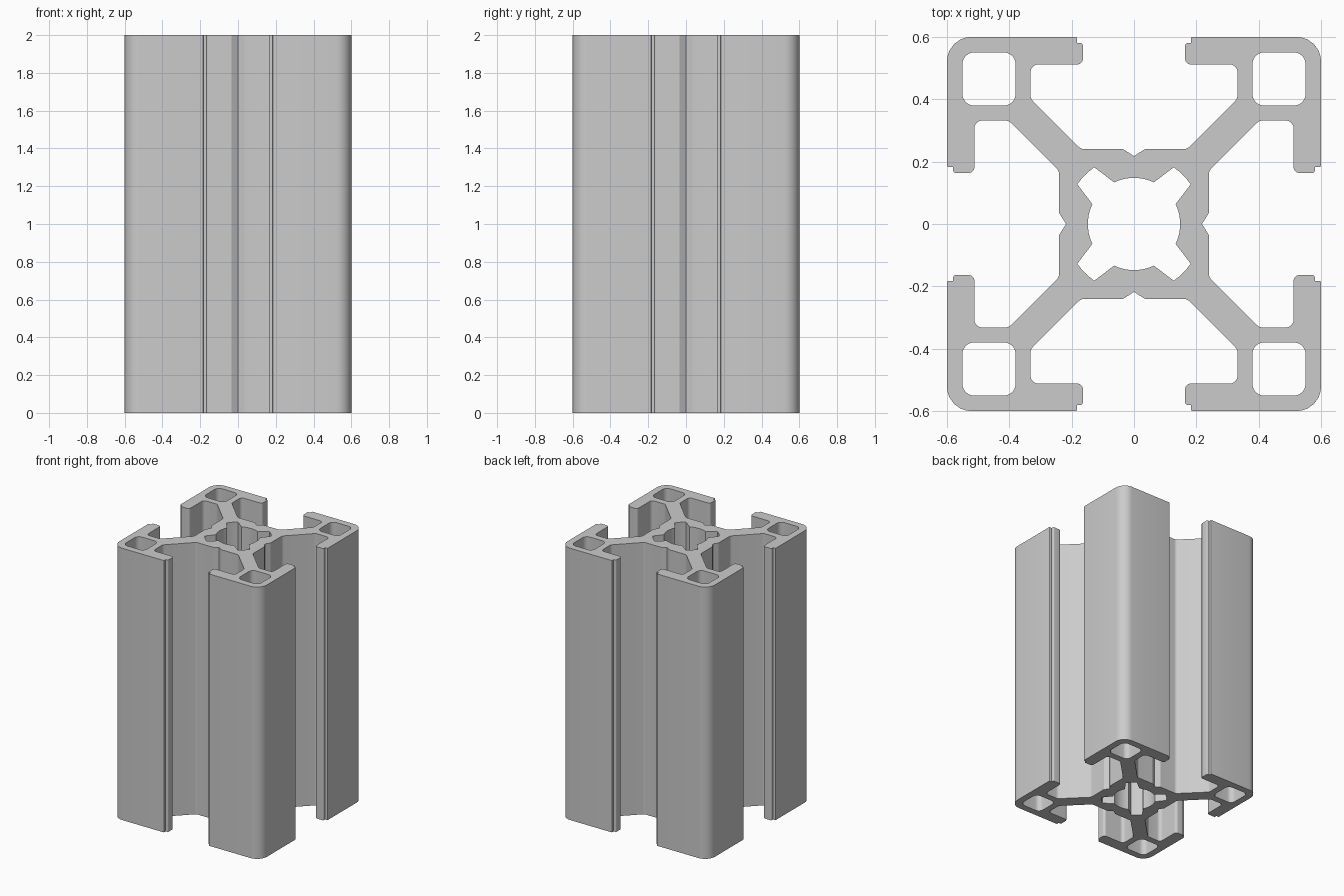
import bpy
import bmesh
import math
from mathutils import Vector

LENGTH = 2.0

cube = bpy.data.objects.get("Cube")
if cube:
    bpy.data.objects.remove(cube, do_unlink=True)


def arc(radius, start, end, steps):
    """Points on a circle about the origin, angles in degrees."""
    angles = [math.radians(start + (end - start) * i / steps) for i in range(steps + 1)]
    return [Vector((radius * math.cos(a), radius * math.sin(a))) for a in angles]


def fillet(corners, steps=6):
    """Round each (x, y, radius) corner of a closed outline."""
    points = []
    for i, (x, y, r) in enumerate(corners):
        p = Vector((x, y))
        if r == 0:
            points.append(p)
            continue
        a = (Vector(corners[i - 1][:2]) - p).normalized()
        b = (Vector(corners[(i + 1) % len(corners)][:2]) - p).normalized()
        half_angle = a.angle(b) / 2
        centre = p + (a + b).normalized() * (r / math.sin(half_angle))
        start = p + a * (r / math.tan(half_angle)) - centre
        end = p + b * (r / math.tan(half_angle)) - centre
        for k in range(steps + 1):
            points.append(centre + start.lerp(end, k / steps).normalized() * r)
    return points


def four_turns(points):
    """Repeat a quarter of an outline around the centre."""
    result = []
    for c, s in ((1, 0), (0, 1), (-1, 0), (0, -1)):
        result += [(x * c - y * s, x * s + y * c, *rest) for x, y, *rest in points]
    return result


# Outer outline: slot notch, web, slot pocket, lip, then the outside corner
half = [
    (0.24, 0.035, 0),
    (0.24, 0.17, 0.03),
    (0.402, 0.332, 0.03),
    (0.512, 0.332, 0.025),
    (0.512, 0.164, 0.018),
    (0.58, 0.164, 0.008),
    (0.58, 0.183, 0),
    (0.6, 0.183, 0.005),
]
mirrored = [(y, x, r) for x, y, r in reversed(half)]
outline = fillet(four_turns([(0.218, 0, 0)] + half + [(0.6, 0.6, 0.078)] + mirrored))

# Central bore: round segments alternating with wider diagonal reliefs
bore = [Vector(p) for p in four_turns(arc(0.148, -25.5, 25.5, 10) + arc(0.222, 35, 55, 4))]

# Hollow square chamber in each corner
lo, hi, r = 0.38, 0.55, 0.036
chamber = fillet([(lo, lo, r), (hi, lo, r), (hi, hi, r), (lo, hi, r)])
chambers = [
    [Vector((p.x * sx, p.y * sy)) for p in chamber] for sx in (-1, 1) for sy in (-1, 1)
]

# Fill the cross-section and extrude it upwards
bm = bmesh.new()
for loop in [outline, bore] + chambers:
    verts = [bm.verts.new((p.x, p.y, 0)) for p in loop]
    for i, v in enumerate(verts):
        bm.edges.new((verts[i - 1], v))
bmesh.ops.triangle_fill(bm, edges=bm.edges[:], use_beauty=True, normal=(0, 0, 1))
extruded = bmesh.ops.extrude_face_region(bm, geom=bm.faces[:], use_keep_orig=True)
top = [g for g in extruded["geom"] if isinstance(g, bmesh.types.BMVert)]
bmesh.ops.translate(bm, verts=top, vec=(0, 0, LENGTH))
bmesh.ops.recalc_face_normals(bm, faces=bm.faces[:])

mesh = bpy.data.meshes.new("slotted_rail")
bm.to_mesh(mesh)
bm.free()
rail = bpy.data.objects.new("slotted_rail", mesh)
bpy.context.collection.objects.link(rail)

# Plain aluminium grey
grey = bpy.data.materials.new("aluminium_grey")
grey.use_nodes = True
colour = (0.6, 0.6, 0.6, 1)
grey.diffuse_color = colour
grey.node_tree.nodes["Principled BSDF"].inputs["Base Color"].default_value = colour
mesh.materials.append(grey)

bpy.ops.object.select_all(action="DESELECT")
rail.select_set(True)
bpy.context.view_layer.objects.active = rail
bpy.ops.object.shade_smooth_by_angle(angle=math.radians(30))
